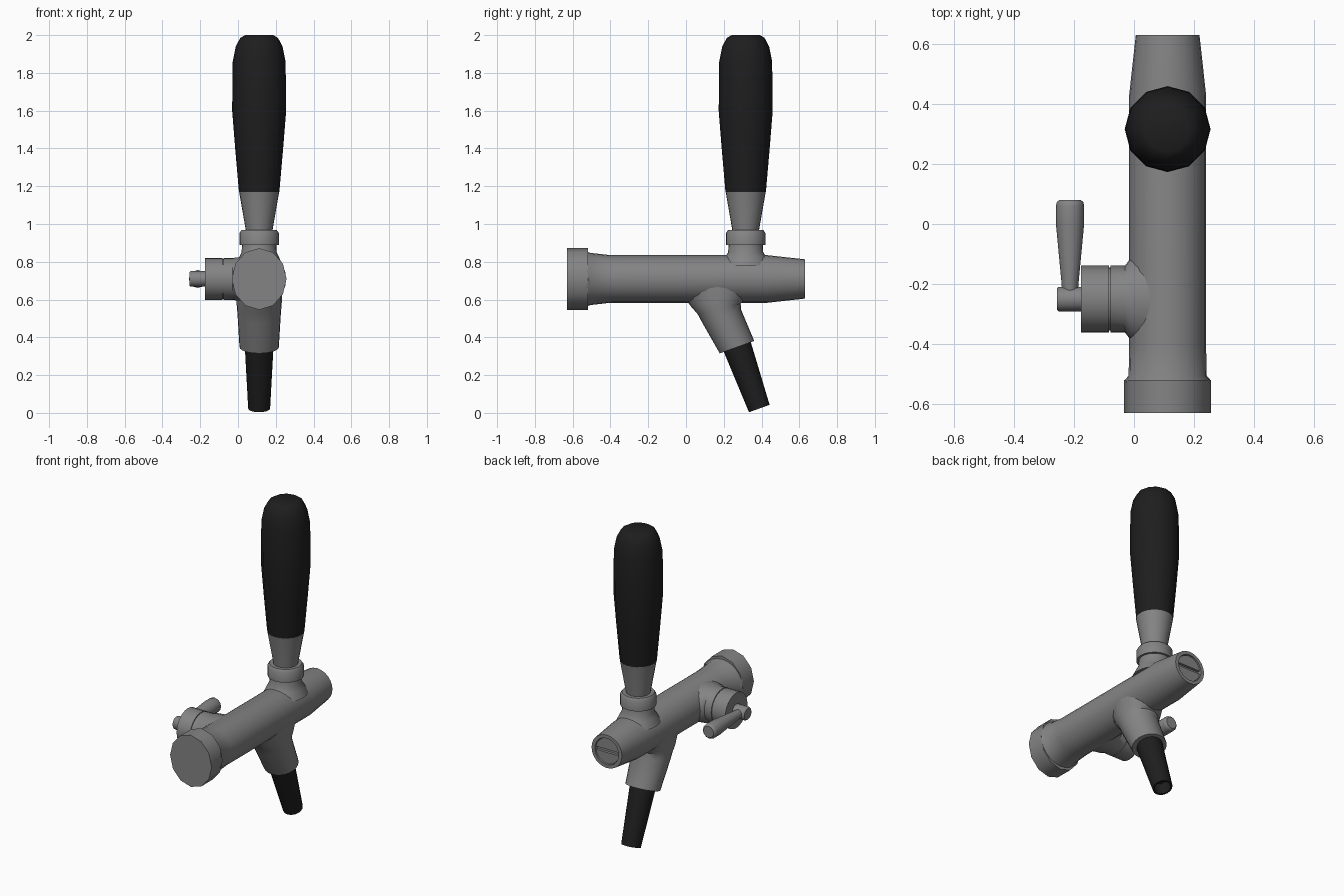
import bpy, bmesh, math
from mathutils import Vector

if "Cube" in bpy.data.objects:
    bpy.data.objects.remove(bpy.data.objects["Cube"])

CX, CZ = 0.112, 0.709      # main tube axis
HY = 0.316                 # handle axis
VY = -0.25                 # side valve axis


def material(name, value):
    m = bpy.data.materials.new(name)
    m.use_nodes = True
    m.diffuse_color = (value, value, value, 1)
    m.node_tree.nodes["Principled BSDF"].inputs["Base Color"].default_value = m.diffuse_color
    return m


METAL = material("brushed metal", 0.23)
BLACK = material("black plastic", 0.013)


def loft(name, mat, rings, sides=12, clamp=None):
    """Skin rings given as (centre, direction, radius a, radius b) and cap both ends."""
    bm = bmesh.new()
    loops = []
    for c, d, ra, rb in rings:
        d = Vector(d).normalized()
        a = Vector((0, 1, 0)) if abs(d.x) > 0.9 else Vector((1, 0, 0))
        b = d.cross(a)
        loop = []
        for i in range(sides):
            t = math.tau * i / sides
            p = Vector(c) + a * ra * math.cos(t) + b * rb * math.sin(t)
            if clamp:
                p = clamp(p)
            loop.append(bm.verts.new(p))
        loops.append(loop)
    for lo, hi in zip(loops, loops[1:]):
        for i in range(sides):
            j = (i + 1) % sides
            bm.faces.new((lo[i], lo[j], hi[j], hi[i]))
    bm.faces.new(loops[0][::-1])
    bm.faces.new(loops[-1])
    bmesh.ops.remove_doubles(bm, verts=bm.verts, dist=0.0001)
    bmesh.ops.recalc_face_normals(bm, faces=bm.faces)
    me = bpy.data.meshes.new(name)
    bm.to_mesh(me)
    bm.free()
    me.materials.append(mat)
    ob = bpy.data.objects.new(name, me)
    bpy.context.collection.objects.link(ob)
    bpy.ops.object.select_all(action='DESELECT')
    ob.select_set(True)
    bpy.context.view_layer.objects.active = ob
    bpy.ops.object.shade_smooth_by_angle(angle=math.radians(40))
    return ob


def along(axis, profile, origin):
    """Turn (position, radius[, second radius]) points into rings on a world axis."""
    d = [0, 0, 0]
    d[axis] = 1
    rings = []
    for p in profile:
        c = list(origin)
        c[axis] = p[0]
        rings.append((c, d, p[1], p[-1]))
    return rings


# Main horizontal tube with a recessed back end
tube = (CX, 0, CZ)
loft("main_tube", METAL, along(1, [
    (-0.53, 0.143, 0.145), (-0.52, 0.143, 0.143), (-0.505, 0.13, 0.138), (-0.4, 0.128, 0.126),
    (0.43, 0.128, 0.126), (0.63, 0.106, 0.104), (0.63, 0.083, 0.083), (0.605, 0.083, 0.083)], tube), 24)
loft("wall_flange", METAL, along(1, [(-0.63, 0.145, 0.163), (-0.52, 0.145, 0.163)], tube))

# Slotted screw in the back end: two half discs with a gap
for side, label in ((1, "upper"), (-1, "lower")):
    def half(p, s=side):
        p.z = CZ + s * max(s * (p.z - CZ), 0.01)
        return p
    loft("screw_half_" + label, METAL, along(1, [(0.6, 0.08), (0.622, 0.08)], tube), 24, half)

# Handle with its metal neck and collar
grip = (CX, HY, 0)
loft("handle_stem", METAL, along(2, [
    (0.78, 0.125, 0.14), (0.825, 0.105, 0.11), (0.85, 0.093), (0.9, 0.09)], grip), 24)
loft("handle_collar", METAL, along(2, [(0.89, 0.104), (0.953, 0.104), (0.968, 0.093)], grip), 24)
loft("handle_neck", METAL, along(2, [(0.95, 0.069), (0.975, 0.072), (1.17, 0.106)], grip), 24)
loft("handle_grip", BLACK, along(2, [
    (1.17, 0.107), (1.4, 0.127), (1.6, 0.143), (1.86, 0.14), (1.94, 0.124), (1.985, 0.1), (2.0, 0.075)], grip))

# Spout branch flaring into the tube, and its hollow nozzle
loft("spout_branch", METAL, [
    ((CX, 0.17, 0.67), (0, 0.1, -1), 0.12, 0.2),
    ((CX, 0.17, 0.585), (0, 0.1, -1), 0.12, 0.15),
    ((CX, 0.176, 0.55), (0, 0.25, -1), 0.117, 0.117),
    ((CX, 0.19, 0.51), (0, 0.36, -1), 0.114, 0.108),
    ((CX, 0.27, 0.348), (0, 0.36, -1), 0.104, 0.097)], 24)
down = Vector((0, 0.116, -0.325)).normalized()
top, tip = Vector((CX, 0.264, 0.37)), Vector((CX, 0.388, 0.023))
loft("spout_nozzle", BLACK, [
    (top, down, 0.077, 0.077), (tip, down, 0.058, 0.058),
    (tip, down, 0.048, 0.048), (tip - down * 0.08, down, 0.048, 0.048)], 16)

# Side valve: boss, cap, pin and lever
valve = (0, VY, CZ)
loft("valve_boss", METAL, along(0, [
    (-0.078, 0.111), (-0.03, 0.111), (-0.012, 0.135, 0.113), (0.06, 0.17, 0.113)], valve), 24)
loft("valve_groove", METAL, along(0, [(-0.09, 0.105), (-0.07, 0.105)], valve), 24)
loft("valve_cap", METAL, along(0, [(-0.176, 0.111), (-0.083, 0.111)], valve), 24)
loft("valve_pin", METAL, along(0, [(-0.257, 0.036), (-0.25, 0.041), (-0.16, 0.041)], valve))
loft("valve_lever", METAL, along(1, [
    (-0.24, 0.026), (-0.2, 0.028), (0.0, 0.047), (0.06, 0.047), (0.073, 0.044), (0.08, 0.036)],
    (-0.213, 0, CZ)))
